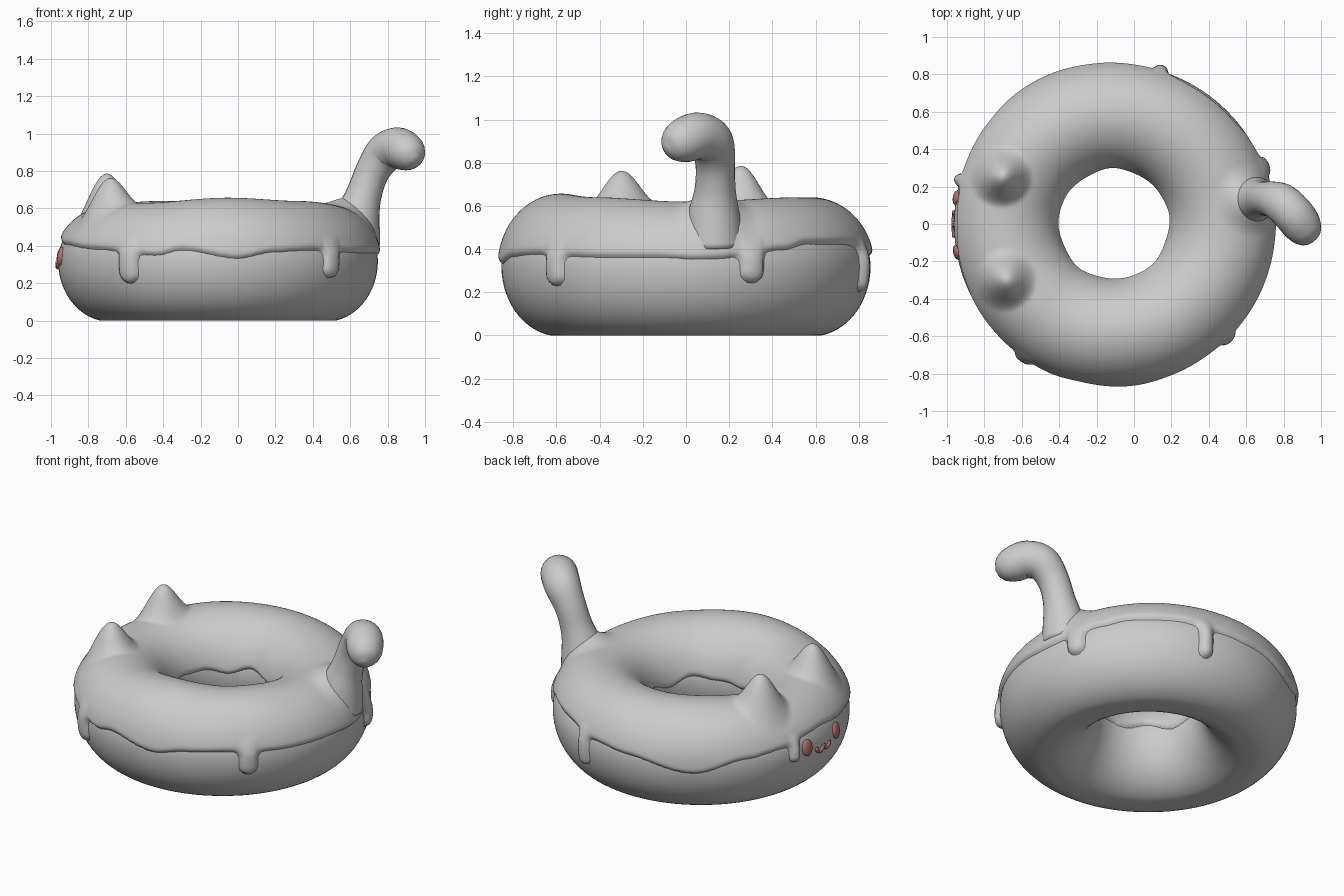
import bpy, bmesh
from math import pi, sin, cos, radians, sqrt, hypot, asin, atan2
from mathutils import Vector, Matrix

if "Cube" in bpy.data.objects:
    bpy.data.objects.remove(bpy.data.objects["Cube"])

CX, R, A, ZC, LOW = -0.107, 0.58, 0.275, 0.32, 0.325

# icing edge height by angle (degrees), and icing crown height by angle
EDGE = [(-180, .43), (-165, .41), (-140, .385), (-128, .375), (-113, .35), (-103, .38),
        (-83, .335), (-69, .37), (-54, .38), (-40, .37), (-28, .365), (-10, .365), (8, .35),
        (32, .40), (42, .43), (60, .43), (80, .39), (95, .37), (122, .30), (142, .37),
        (158, .39), (170, .42), (180, .43)]
CROWN = [(-180, .61), (-130, .63), (-85, .657), (-45, .64), (0, .62), (60, .64), (120, .64), (180, .61)]
# drips: angle, tip height, radius
DRIPS = [(-124, .20, .060), (-45, .23, .055), (21, .245, .058), (73, .205, .042), (164, .285, .036)]
# bumps pulled out of the icing: x, y, radius, height (two ears and the tail root)
BUMPS = [(-.71, .255, .175, .175), (-.69, -.30, .175, .15), (.63, .13, .20, .07)]


def lookup(table, a):
    for (a0, v0), (a1, v1) in zip(table, table[1:]):
        if a <= a1:
            t = (a - a0) / (a1 - a0)
            return v0 + (v1 - v0) * t * t * (3 - 2 * t)
    return table[-1][1]


def finish(bm, name, mat=None):
    bmesh.ops.recalc_face_normals(bm, faces=bm.faces)
    for f in bm.faces:
        f.smooth = True
    me = bpy.data.meshes.new(name)
    bm.to_mesh(me)
    bm.free()
    ob = bpy.data.objects.new(name, me)
    bpy.context.collection.objects.link(ob)
    if mat:
        me.materials.append(mat)
    return ob


def ring_surface(name, nt, phis, closed, func):
    """Sweep a section (phis) round the ring; func gives point and keep flag."""
    bm = bmesh.new()
    grid = []
    for i in range(nt):
        th = -pi + 2 * pi * i / nt
        row = []
        for p in phis:
            co, keep = func(th, p)
            row.append((bm.verts.new(co), keep))
        grid.append(row)
    n = len(phis)
    for i in range(nt):
        a, b = grid[i], grid[(i + 1) % nt]
        for j in range(n if closed else n - 1):
            k = (j + 1) % n
            q = [a[j], b[j], b[k], a[k]]
            if any(v[1] for v in q):
                bm.faces.new([v[0] for v in q])
    bmesh.ops.delete(bm, geom=[v for v in bm.verts if not v.link_faces], context='VERTS')
    return finish(bm, name)


# dough ring with flattened base
def dough(th, p):
    r = R + A * cos(p)
    z = max(0, ZC + (LOW if sin(p) < 0 else .26) * sin(p))
    return (CX + r * cos(th), r * sin(th), z), True


ring_surface("dough_ring", 128, [2 * pi * j / 64 for j in range(64)], True, dough)


# icing: offset shell whose edge is a wavy line merged with round drips
def smin(a, b, k):
    h = max(k - abs(a - b), 0) / k
    return min(a, b) - h * h * k / 4


def icing(th, p):
    deg = th * 180 / pi
    bz = LOW if sin(p) < 0 else lookup(CROWN, deg) - ZC - .018
    z = ZC + bz * sin(p)
    thick = .018
    if cos(p) > 0:
        edge = lookup(EDGE, deg)
        d = edge - z
        if z < .5:
            for ang, tip, rad in DRIPS:
                u = .86 * radians((deg - ang + 180) % 360 - 180)
                if abs(u) > .25:
                    continue
                near = min(max(z, tip + rad), .42)
                c = hypot(u, z - near) - rad
                d = smin(d, c, .045)
                if c < 0:
                    thick += .016 * sqrt(min(1, -c / rad)) * min(1, max(0, (.46 - z) / .1))
    else:
        d = .36 + .015 * sin(5 * th) + .01 * sin(8 * th + 1) - z
    if d > 0:
        off = -min(d, .012)
    else:
        q = min(1, -d / .03)
        off = thick * sqrt(1 - (1 - q) ** 2)
    n = Vector((cos(p) / A, sin(p) / bz)).normalized()
    r = R + A * cos(p) + n.x * off
    z += n.y * off
    x, y = CX + r * cos(th), r * sin(th)
    if sin(p) > 0:
        for bx, by, br, bh in BUMPS:
            s = hypot(x - bx, y - by) / br
            if s < 1:
                z += bh * (.5 + .5 * cos(pi * s)) * min(1, sin(p) * 2)
    return (x, y, z), d < .015


phis = [radians(-36 + 238 * j / 120) for j in range(121)]
ring_surface("icing", 420, phis, False, icing)


# round tube along a path of (x, y, z, radius), smoothed by Catmull-Rom
def tube(name, pts, sides=24, steps=6, mat=None):
    P = [Vector(p) for p in pts]
    P = [2 * P[0] - P[1]] + P + [2 * P[-1] - P[-2]]
    path = []
    for i in range(1, len(P) - 2):
        a, b, c, e = P[i - 1:i + 3]
        for s in range(steps):
            t = s / steps
            path.append(.5 * (2 * b + (c - a) * t + (2 * a - 5 * b + 4 * c - e) * t * t
                              + (3 * b - a - 3 * c + e) * t ** 3))
    path.append(P[-2])
    c = [p.to_3d() for p in path]
    bm = bmesh.new()
    rings = []
    tan = (c[1] - c[0]).normalized()
    side = tan.orthogonal().normalized()
    for i, p in enumerate(c):
        new = (c[min(i + 1, len(c) - 1)] - c[max(i - 1, 0)]).normalized()
        side = (tan.rotation_difference(new) @ side).normalized()
        tan = new
        up = tan.cross(side)
        rad = max(path[i].w, .001)
        rings.append([bm.verts.new(p + rad * (cos(2 * pi * k / sides) * side + sin(2 * pi * k / sides) * up))
                      for k in range(sides)])
    for a, b in zip(rings, rings[1:]):
        for k in range(sides):
            m = (k + 1) % sides
            bm.faces.new((a[k], a[m], b[m], b[k]))
    bm.faces.new(rings[0])
    bm.faces.new(rings[-1])
    return finish(bm, name, mat)


# curled tail
tube("tail", [(.62, .13, .42, .14), (.64, .13, .56, .12), (.675, .135, .68, .095), (.72, .135, .80, .092),
              (.785, .115, .895, .105), (.85, .055, .925, .108), (.895, -.005, .905, .105),
              (.92, -.045, .885, .090), (.937, -.075, .868, .062), (.948, -.093, .858, .02)])

# face: two oval eyes and a small double-curve mouth
red = bpy.data.materials.new("face_red")
red.diffuse_color = (.45, .17, .17, 1)
red.use_nodes = True
red.node_tree.nodes["Principled BSDF"].inputs["Base Color"].default_value = red.diffuse_color


def on_side(y, z):
    r = R + A * sqrt(1 - ((z - ZC) / LOW) ** 2)
    return Vector((CX - sqrt(r * r - y * y), y, z))


for name, y in (("eye_left", .14), ("eye_right", -.15)):
    bm = bmesh.new()
    m = (Matrix.Translation(on_side(y, .343)) @ Matrix.Rotation(-asin(y / .855), 4, 'Z')
         @ Matrix.Rotation(radians(8), 4, 'Y') @ Matrix.Diagonal((.018, .04, .05, 1)))
    bmesh.ops.create_uvsphere(bm, u_segments=24, v_segments=14, radius=1, matrix=m)
    finish(bm, name, red)

for name, y0 in (("mouth_left", .033), ("mouth_right", -.033)):
    pts = []
    for k in range(7):
        a = pi + pi * k / 6
        q = on_side(y0 + .03 * cos(a), .315 + .03 * sin(a))
        pts.append((q.x - .004, q.y, q.z, .011))
    tube(name, pts, 10, 3, red)
